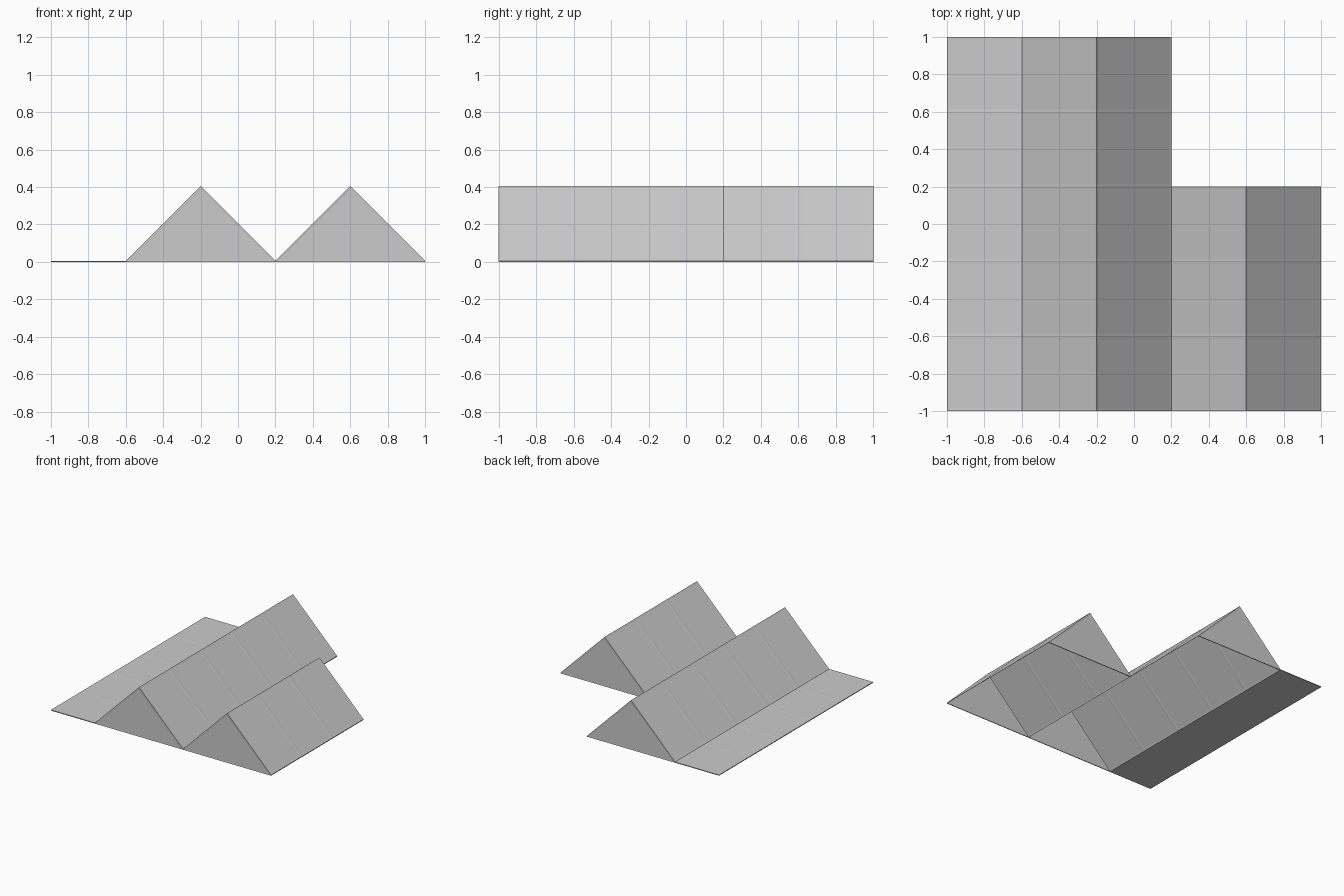
import bpy, bmesh
from mathutils import Vector

if "Cube" in bpy.data.objects:
    bpy.data.objects.remove(bpy.data.objects["Cube"])

S = 0.4    # tile size
T = 0.006  # sheet thickness


def plate(name, corners, offset, count=1):
    """Thin panel with a shallow inset field on both faces, repeated along y."""
    bm = bmesh.new()
    top = bm.faces.new([bm.verts.new(c) for c in corners])
    geom = bmesh.ops.extrude_face_region(bm, geom=[top], use_keep_orig=True)["geom"]
    back = [g for g in geom if isinstance(g, bmesh.types.BMFace)][0]
    for v in back.verts:
        v.co += Vector(offset)
    bmesh.ops.recalc_face_normals(bm, faces=bm.faces)
    for f in (top, back):
        bmesh.ops.inset_region(bm, faces=[f], thickness=0.02, depth=-0.001)
    me = bpy.data.meshes.new(name)
    bm.to_mesh(me)
    bm.free()
    ob = bpy.data.objects.new(name, me)
    bpy.context.collection.objects.link(ob)
    if count > 1:
        arr = ob.modifiers.new("tiles", "ARRAY")
        arr.count = count
        arr.use_relative_offset = False
        arr.use_constant_offset = True
        arr.constant_offset_displace = (0, S, 0)
    return ob


def strip(name, x0, z0, z1, count):
    """Row of tiles starting at the front edge, rising from z0 to z1."""
    a, b, x1 = -1, -1 + S, x0 + S
    plate(name, [(x0, a, z0 + T), (x1, a, z1 + T), (x1, b, z1 + T), (x0, b, z0 + T)],
          (0, 0, -T), count)


def gable(name, x0, y, inward):
    """Triangular end wall."""
    plate(name, [(x0, y, 0), (x0 + 2 * S, y, 0), (x0 + S, y, S)], (0, inward * T, 0))


# flat edge row
strip("flat_tiles", -1, 0, 0, 5)

# two hollow pitched roofs with closed ends
for label, x0, n in (("long", -0.6, 5), ("short", 0.2, 3)):
    strip(label + "_roof_left_slope", x0, 0, S, n)
    strip(label + "_roof_right_slope", x0 + S, S, 0, n)
    gable(label + "_roof_front_gable", x0, -1, 1)
    gable(label + "_roof_back_gable", x0, -1 + n * S, -1)
